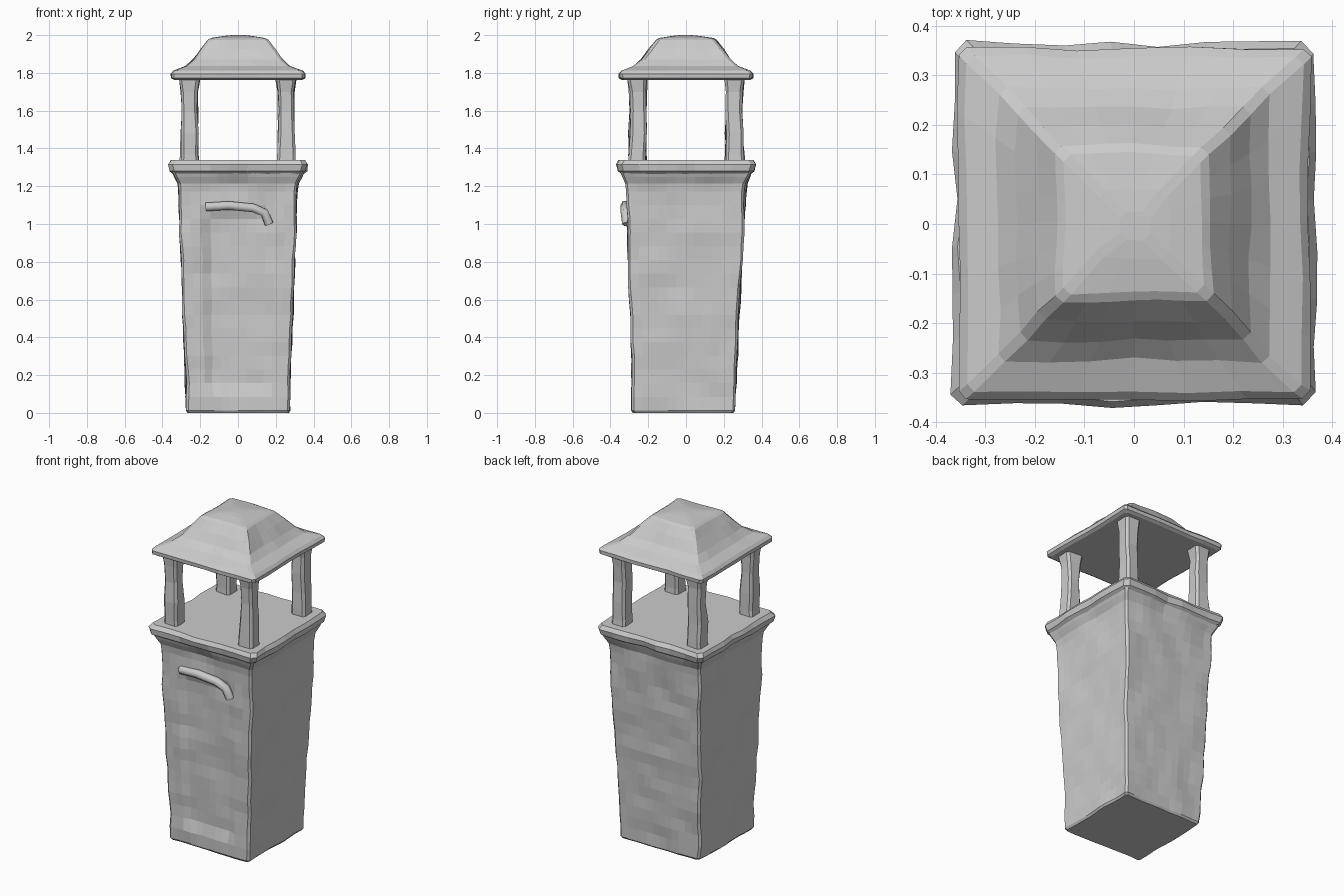
import bpy, bmesh
from mathutils import Vector, noise

if "Cube" in bpy.data.objects:
    bpy.data.objects.remove(bpy.data.objects["Cube"])


def add_object(name, bm):
    bmesh.ops.recalc_face_normals(bm, faces=bm.faces)
    mesh = bpy.data.meshes.new(name)
    bm.to_mesh(mesh)
    bm.free()
    obj = bpy.data.objects.new(name, mesh)
    bpy.context.collection.objects.link(obj)
    return obj


def loft(name, rings, n, chamfer, rough, cx=0, cy=0, carve=None):
    """Stack chamfered square rings (half width, z, y shift) with hand-hewn roughness."""
    bm = bmesh.new()
    loops = []
    for h, z, dy in rings:
        loop = []
        for k in range(4):
            for i in range(n + 1):
                u, v = (h - chamfer) * (2 * i / n - 1), -h
                x, y = ((u, v), (-v, u), (-u, -v), (v, -u))[k]
                p = Vector((x + cx, y + cy + dy, z))
                w = noise.noise_vector(p * 7) * rough
                p.x += w.x
                p.y += w.y
                if carve and k == 0:
                    p.y += carve(x, z)
                loop.append(bm.verts.new(p))
        loops.append(loop)
    for a, b in zip(loops, loops[1:]):
        for i in range(len(a)):
            j = (i + 1) % len(a)
            bm.faces.new((a[i], a[j], b[j], b[i]))
    bm.faces.new(loops[0])
    bm.faces.new(loops[-1])
    return add_object(name, bm)


# Tapered body with a shallow door recess on the front
def door(x, z):
    return 0.018 if abs(x + 0.005) < 0.165 and 0.1 < z < 1.06 else 0


body_rings = [(0.262, 0, -0.013), (0.271, 0.012, -0.013)]
for i in range(1, 17):
    t = i / 16
    body_rings.append((0.271 + 0.042 * t, 0.012 + 1.16 * t, -0.013 * (1 - t)))
body_rings += [(0.318, 1.215, 0), (0.335, 1.25, 0), (0.345, 1.275, 0)]
loft("body", body_rings, 12, 0.012, 0.011, carve=door)

# Raised, drooping lintel over the door
curve = bpy.data.curves.new("door_lintel", 'CURVE')
curve.dimensions = '3D'
curve.bevel_depth = 0.026
curve.bevel_resolution = 1
curve.use_fill_caps = True
path = [(-0.17, -0.314, 1.09), (-0.05, -0.322, 1.098), (0.08, -0.322, 1.085),
        (0.14, -0.32, 1.06), (0.165, -0.312, 1.0)]
spline = curve.splines.new('POLY')
spline.points.add(len(path) - 1)
for pt, co in zip(spline.points, path):
    pt.co = (*co, 1)
lintel = bpy.data.objects.new("door_lintel", curve)
bpy.context.collection.objects.link(lintel)
bpy.context.view_layer.objects.active = lintel
lintel.select_set(True)
bpy.ops.object.convert(target='MESH')

# Overhanging platform slab
loft("platform", [(0.335, 1.262, 0), (0.358, 1.28, 0), (0.366, 1.315, 0),
                  (0.352, 1.338, 0)], 7, 0.025, 0.016)

# Four corner posts, slightly flared at both ends
for sx, side in ((-1, "left"), (1, "right")):
    for sy, end in ((-1, "front"), (1, "back")):
        loft(f"{end}_{side}_post",
             [(0.05, 1.325, 0), (0.048, 1.37, 0), (0.045, 1.48, 0), (0.043, 1.6, 0),
              (0.045, 1.7, 0), (0.053, 1.775, 0)],
             1, 0.014, 0.012, sx * 0.256, sy * 0.256)

# Concave pyramid roof with a blunt crown
loft("roof", [(0.335, 1.762, 0), (0.352, 1.772, 0), (0.354, 1.795, 0), (0.338, 1.812, 0),
              (0.275, 1.836, 0), (0.235, 1.872, 0), (0.195, 1.927, 0),
              (0.157, 1.975, 0), (0.14, 1.985, 0), (0.07, 1.996, 0), (0.03, 2.0, 0)],
     6, 0.015, 0.011)
